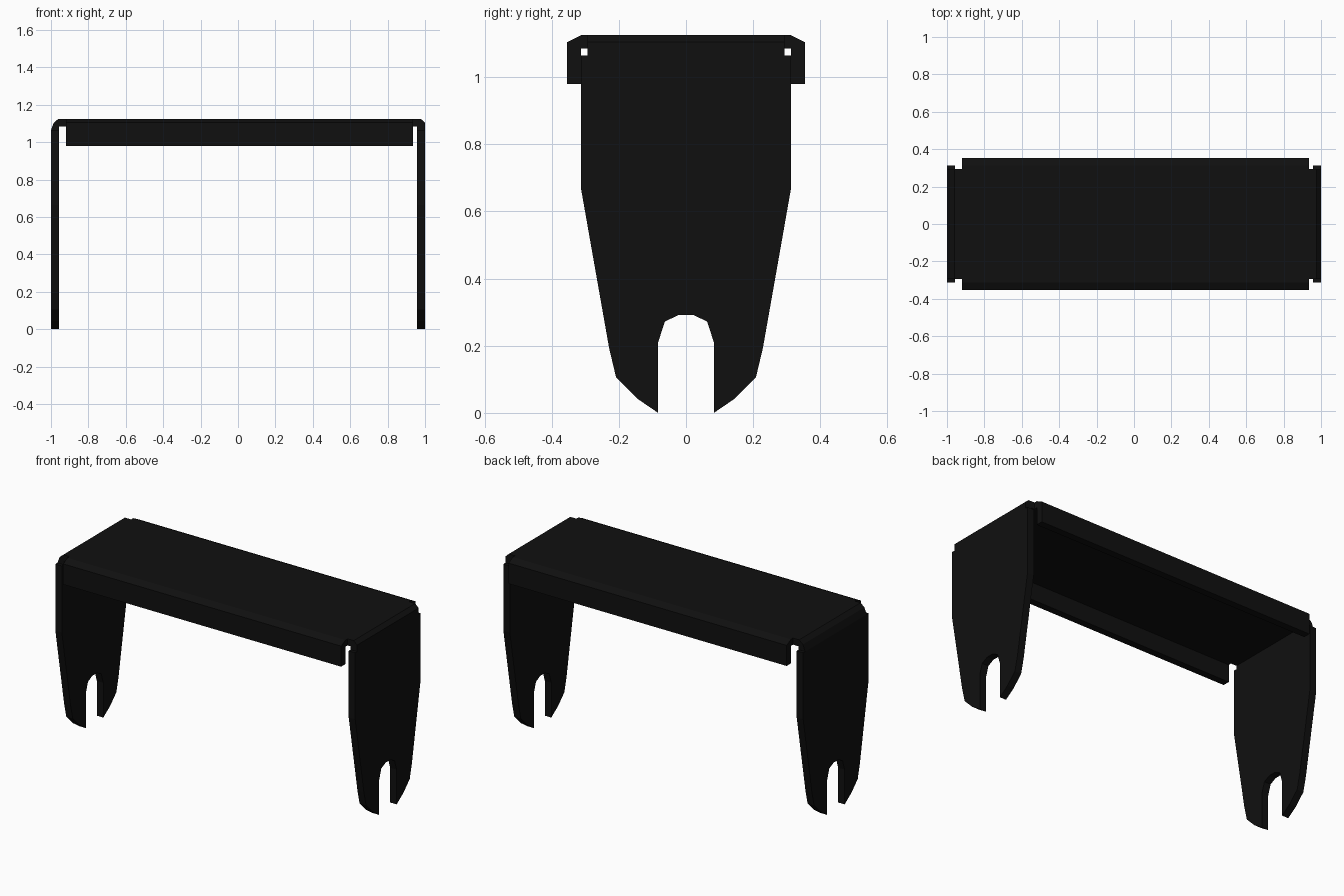
import bpy, bmesh
from mathutils import Vector

cube = bpy.data.objects.get("Cube")
if cube:
    bpy.data.objects.remove(cube, do_unlink=True)

black = bpy.data.materials.new("matte black")
black.use_nodes = True
color = (0.005, 0.005, 0.005, 1)
black.diffuse_color = color
black.node_tree.nodes["Principled BSDF"].inputs["Base Color"].default_value = color


def extrude_profile(name, points, axis, start, end):
    """Extrude a 2D outline along x (points are y, z) or y (points are x, z)."""
    bm = bmesh.new()
    if axis == "x":
        verts = [bm.verts.new((start, a, b)) for a, b in points]
        offset = Vector((end - start, 0, 0))
    else:
        verts = [bm.verts.new((a, start, b)) for a, b in points]
        offset = Vector((0, end - start, 0))
    face = bm.faces.new(verts)
    result = bmesh.ops.extrude_face_region(bm, geom=[face])
    moved = [g for g in result["geom"] if isinstance(g, bmesh.types.BMVert)]
    bmesh.ops.translate(bm, verts=moved, vec=offset)
    bmesh.ops.recalc_face_normals(bm, faces=bm.faces)
    mesh = bpy.data.meshes.new(name)
    bm.to_mesh(mesh)
    bm.free()
    mesh.materials.append(black)
    obj = bpy.data.objects.new(name, mesh)
    bpy.context.collection.objects.link(obj)
    return obj


def mirrored(half):
    """Close a symmetric outline from its positive half."""
    return half + [(-a, b) for a, b in reversed(half)]


TOP, UNDER, LEG_TOP = 1.125, 1.085, 1.065
LEFT_END, RIGHT_END = 0.936, -0.919   # ends of the folded channel
INNER = 0.957                         # inner face of the legs

# Top plate with folded front and back flanges
channel = mirrored([(0.312, TOP), (0.354, 1.104), (0.354, 0.98),
                    (0.312, 0.98), (0.312, UNDER)])
extrude_profile("top_channel", channel, "x", RIGHT_END, LEFT_END)

# Legs with tapered sides and an open slot at the foot
leg = mirrored([(0.312, LEG_TOP), (0.312, 0.664), (0.229, 0.193),
                (0.208, 0.105), (0.146, 0.043), (0.083, 0.0),
                (0.083, 0.21), (0.063, 0.272), (0.021, 0.292)])
extrude_profile("left_leg", leg, "x", INNER, 1.0)
extrude_profile("right_leg", leg, "x", -1.0, -INNER)

# Narrow bends joining the plate to the legs
left_bend = [(LEFT_END, TOP), (0.977, TOP), (1.0, 1.104), (1.0, LEG_TOP),
             (INNER, LEG_TOP), (INNER, UNDER), (LEFT_END, UNDER)]
right_bend = [(RIGHT_END, TOP), (-0.96, TOP), (-0.985, 1.104), (-1.0, LEG_TOP),
              (-INNER, LEG_TOP), (-INNER, UNDER), (RIGHT_END, UNDER)]
extrude_profile("left_bend", left_bend, "y", -0.293, 0.293)
extrude_profile("right_bend", right_bend, "y", -0.293, 0.293)
